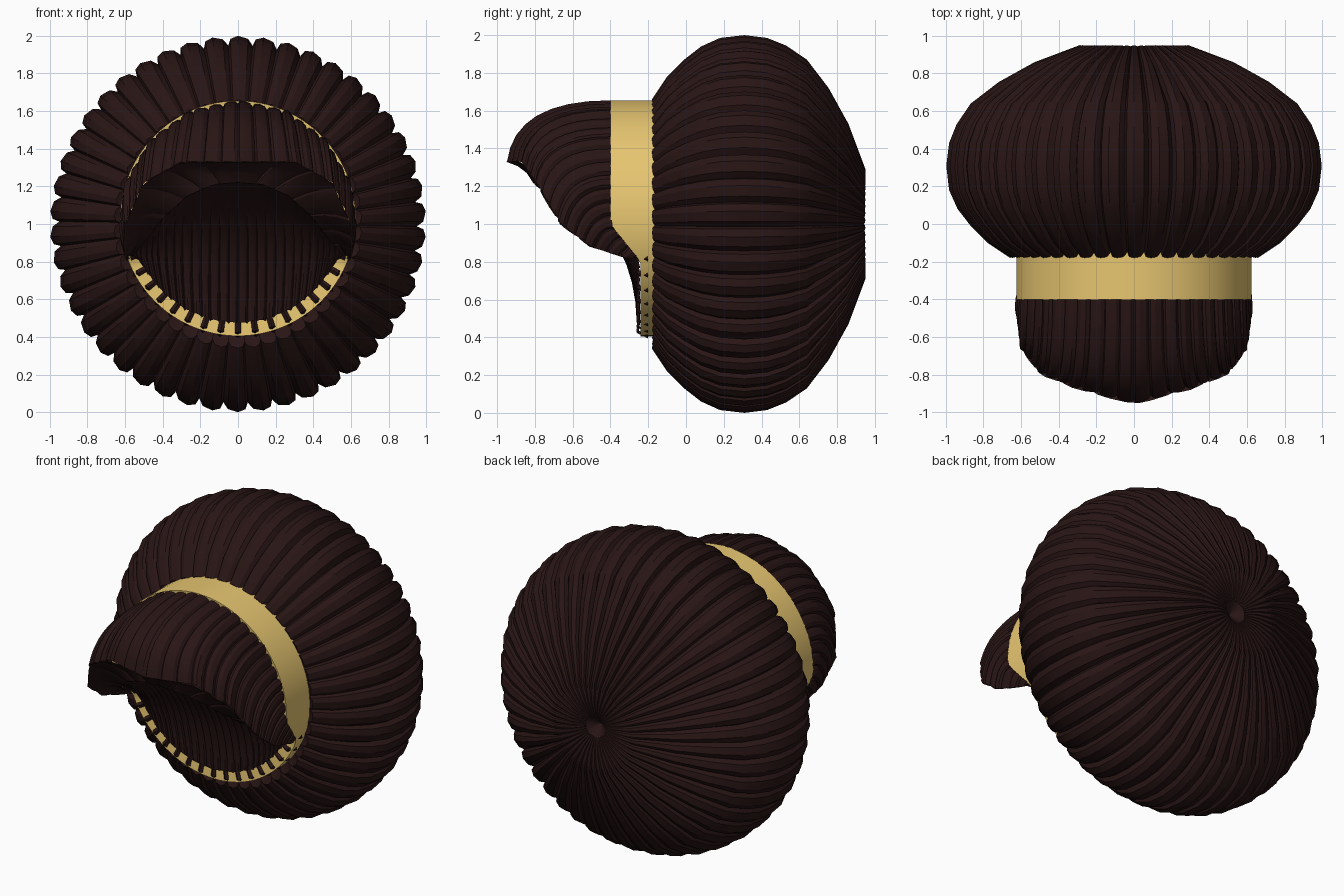
import bpy, math
from mathutils import Vector as V

if "Cube" in bpy.data.objects:
    bpy.data.objects.remove(bpy.data.objects["Cube"])


def mat(name, c):
    m = bpy.data.materials.new(name)
    m.diffuse_color = (*c, 1)
    m.use_nodes = True
    m.node_tree.nodes["Principled BSDF"].inputs["Base Color"].default_value = m.diffuse_color
    return m


BROWN = mat("dark_brown", (0.022, 0.0075, 0.0075))
GOLD = mat("gold", (0.8, 0.565, 0.165))


def grid(name, cols, material, closed=False, angle=25):
    # skin a list of equally long point columns
    n, m = len(cols), len(cols[0])
    verts = [tuple(p) for c in cols for p in c]
    faces = []
    for i in range(n if closed else n - 1):
        a, b = i * m, ((i + 1) % n) * m
        for j in range(m - 1):
            faces.append((a + j, a + j + 1, b + j + 1, b + j))
    me = bpy.data.meshes.new(name)
    me.from_pydata(verts, [], faces)
    me.materials.append(material)
    ob = bpy.data.objects.new(name, me)
    bpy.context.collection.objects.link(ob)
    bpy.ops.object.select_all(action='DESELECT')
    ob.select_set(True)
    bpy.context.view_layer.objects.active = ob
    bpy.ops.object.mode_set(mode='EDIT')
    bpy.ops.mesh.select_all(action='SELECT')
    bpy.ops.mesh.normals_make_consistent(inside=False)
    bpy.ops.object.mode_set(mode='OBJECT')
    bpy.ops.object.shade_smooth_by_angle(angle=math.radians(angle))
    return ob


def along(keys, t):
    # linear lookup in a half curve; negative t mirrors x
    s = abs(t) * (len(keys) - 1)
    i = min(int(s), len(keys) - 2)
    p = V(keys[i]).lerp(V(keys[i + 1]), s - i)
    if t < 0:
        p.x = -p.x
    return p


def bez(a, b, c, s):
    return a * (1 - s) ** 2 + b * 2 * s * (1 - s) + c * s * s


TOOTH = [(0.0, 0.0), (0.1, 0.7), (0.4, 1.0), (0.8, 0.7)]   # one strand section

# large pleated ball, ribs converging on a dimple at the back
profile = [(0.57, -0.13), (0.66, -0.165), (0.78, -0.1), (0.87, -0.01), (0.94, 0.08),
           (0.985, 0.18), (1.0, 0.31), (0.985, 0.43), (0.945, 0.53), (0.87, 0.64),
           (0.72, 0.755), (0.53, 0.86), (0.29, 0.95), (0.16, 0.945), (0.07, 0.92),
           (0.0, 0.86)]
RIBS = 46
cols = []
for k in range(RIBS):
    for ph, h in TOOTH:
        col = []
        for r, y in profile:
            a = math.tau * (k + ph - 0.4) / RIBS
            rr = r * (0.95 + 0.05 * h)
            yy = y - (0.015 * h if y < -0.13 else 0)
            if y > 0.7:
                yy += 0.05 * r * (h - 1)
            col.append((rr * math.sin(a), yy, 1.0 + rr * math.cos(a)))
        cols.append(col)
grid("pleated_ball", cols, BROWN, closed=True)

# gold band: tube whose front edge steps back below
R, CZ = 0.625, 1.03


def front_y(z):
    if z > 1.0:
        return -0.4
    return -0.4 + 0.16 * min(1, (1.0 - z) / 0.2)


cols = []
for k in range(96):
    a = math.tau * k / 96
    s, c = math.sin(a), math.cos(a)
    y = front_y(CZ + R * c)
    cols.append([(r * s, yy, CZ + r * c) for r, yy in
                 ((R, 0.0), (R, y), (0.52, y + 0.01))])
grid("gold_band", cols, GOLD, closed=True, angle=40)


def rim(deg, r, y=None):
    a = math.radians(deg)
    z = CZ + r * math.sin(a)
    return V((r * math.cos(a), front_y(z) if y is None else y, z))


# half curves of the front tuft: rim, lip and inner fold
shell_rim = [rim(d, R) for d in (90, 66, 42, 18, -4, -19)]
shell_lip = [(0, -.95, 1.33), (.3, -.87, 1.33), (.5, -.79, 1.22),
             (.6, -.66, 1.0), (.61, -.5, .88), (.59, -.28, .81)]
fan_top = [(0, -.8, 1.22), (.13, -.79, 1.21), (.27, -.73, 1.15),
           (.4, -.6, 1.03), (.48, -.43, .92), (.56, -.27, .83)]
fan_rim = [rim(d, 0.565, -0.25) for d in (-90, -75, -60, -46, -32, -20)]


def ribbed(count):
    for k in range(count):
        for ph, h in TOOTH:
            yield -1 + 2 * (k + ph) / count, h
    yield 1, 0


# upper shell of the tuft
mid = V((0, -0.35, 1.05))
cols = []
for t, h in ribbed(32):
    a, c = along(shell_rim, t), along(shell_lip, t)
    b = V((a.x * 1.02, c.y + 0.04, a.z))
    col = []
    for j in range(9):
        p = bez(a, b, c, j / 8)
        col.append(p + (p - mid).normalized() * (0.022 * (h - 0.7)))
    cols.append(col)
grid("tuft_shell", cols, BROWN)

# folded underside between lip and fan
cols = []
for t, h in ribbed(14):
    a, c = along(shell_lip, t), along(fan_top, t)
    b = (a + c) / 2 + V((0, 0.03, 0.03))
    cols.append([bez(a, b, c, j / 3) + V((0, -0.012 * h, 0)) for j in range(4)])
grid("tuft_fold", cols, BROWN)

# hollow fan of strands running down to the lower rim
cols = []
for t, h in ribbed(30):
    a, c = along(fan_top, t), along(fan_rim, t)
    b = V((0.5 * (a.x + c.x) * 1.15, -0.26, 0.75 * a.z + 0.25 * c.z))
    col = []
    for j in range(11):
        p = bez(a, b, c, j / 10)
        col.append(p + V((0, -0.018 * (h - 0.4), 0.01 * h)))
    cols.append(col)
grid("tuft_fan", cols, BROWN)

# small strand tips tucked over the lower rim
for k in range(17):
    d = -160 + 140 * k / 16
    tip = []
    for w in (-1.6, 0, 1.6):
        lift = 0.012 if w == 0 else 0
        tip.append([rim(d + w, 0.55, -0.245 - lift), rim(d + w, 0.605, -0.25 - lift),
                    rim(d + w, 0.625 + lift, -0.2)])
    grid("rim_tip", tip, BROWN)
